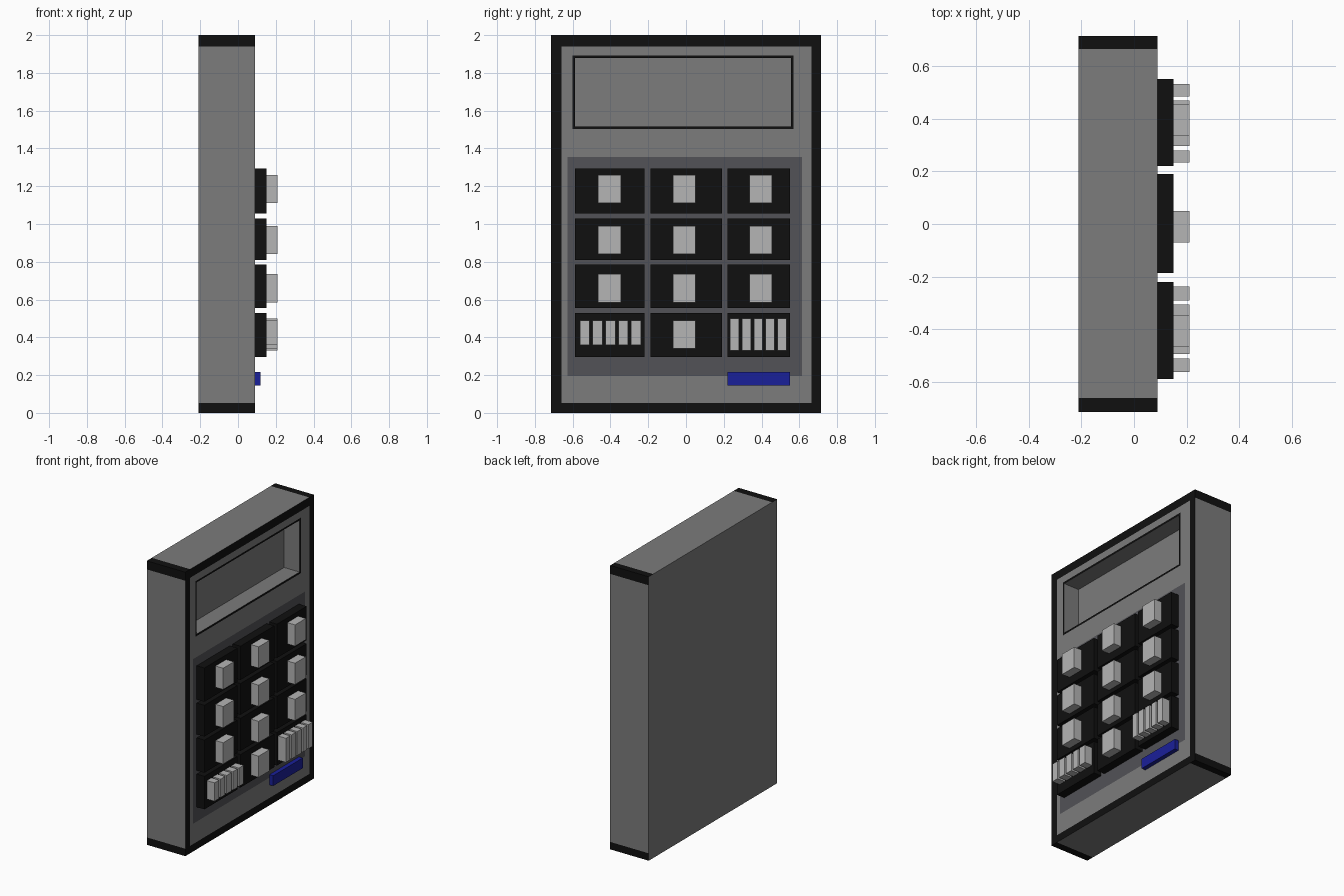
import bpy, bmesh
from mathutils import Vector

if "Cube" in bpy.data.objects:
    bpy.data.objects.remove(bpy.data.objects["Cube"])


def material(name, rgb):
    m = bpy.data.materials.new(name)
    m.diffuse_color = (*rgb, 1)
    m.use_nodes = True
    m.node_tree.nodes["Principled BSDF"].inputs["Base Color"].default_value = m.diffuse_color
    return m


GREY = material("casing_grey", (0.2, 0.2, 0.2))
BLACK = material("trim_black", (0.005, 0.005, 0.005))
DARK = material("panel_dark_grey", (0.085, 0.085, 0.095))
LIGHT = material("marker_light_grey", (0.46, 0.46, 0.46))
BLUE = material("lamp_blue", (0.01, 0.014, 0.32))

BACK, FRONT, HALF_W, TOP = -0.21, 0.09, 0.715, 2.0


def link(name, bm, mats):
    mesh = bpy.data.meshes.new(name)
    bm.to_mesh(mesh)
    bm.free()
    for m in mats:
        mesh.materials.append(m)
    obj = bpy.data.objects.new(name, mesh)
    bpy.context.collection.objects.link(obj)
    return obj


def add_box(bm, x0, x1, y0, y1, z0, z1):
    lo, hi = Vector((x0, y0, z0)), Vector((x1, y1, z1))
    verts = bmesh.ops.create_cube(bm, size=1)["verts"]
    for v in verts:
        v.co = Vector((lo[i] + (v.co[i] + 0.5) * (hi[i] - lo[i]) for i in range(3)))


def box(name, mat, *bounds):
    bm = bmesh.new()
    add_box(bm, *bounds)
    return link(name, bm, [mat])


def inside(c, y0, y1, z0, z1):
    return y0 < c.y < y1 and z0 < c.z < z1


# Casing: one block scored along the outlines of trim, panel and display
EDGE = (-0.66, 0.665, 0.052, 1.94)
PANEL = (-0.628, 0.615, 0.195, 1.355)
RIM = (-0.6, 0.57, 1.502, 1.893)
DISPLAY = (-0.588, 0.556, 1.516, 1.88)
bm = bmesh.new()
add_box(bm, BACK, FRONT, -HALF_W, HALF_W, 0, TOP)
for y0, y1, z0, z1 in (EDGE, PANEL, RIM, DISPLAY):
    for co, no in (((0, y0, 0), (0, 1, 0)), ((0, y1, 0), (0, 1, 0)),
                   ((0, 0, z0), (0, 0, 1)), ((0, 0, z1), (0, 0, 1))):
        bmesh.ops.bisect_plane(bm, geom=bm.verts[:] + bm.edges[:] + bm.faces[:],
                               plane_co=co, plane_no=no)
bm.normal_update()
screen = []
for f in bm.faces:
    c = f.calc_center_median()
    if f.normal.x > 0.5:
        if inside(c, *DISPLAY):
            screen.append(f)
        elif inside(c, *RIM) or not inside(c, *EDGE):
            f.material_index = 1
        elif inside(c, *PANEL):
            f.material_index = 2
    elif abs(f.normal.y) > 0.5 and not EDGE[2] < c.z < EDGE[3]:
        f.material_index = 1
    elif abs(f.normal.z) > 0.5 and not EDGE[0] < c.y < EDGE[1]:
        f.material_index = 1
# Display recess
bmesh.ops.inset_individual(bm, faces=screen, thickness=0, depth=-0.12)
link("casing", bm, [GREY, BLACK, DARK])

# Keys
COLS = [(-0.588, -0.22), (-0.187, 0.19), (0.22, 0.55)]
ROWS = [(1.055, 1.293), (0.81, 1.03), (0.555, 0.785), (0.297, 0.53)]
for r, (z0, z1) in enumerate(ROWS):
    for c, (y0, y1) in enumerate(COLS):
        box(f"key_{r + 1}_{c + 1}", BLACK, FRONT, 0.15, y0, y1, z0, z1)

# Plain raised markers, one per key, in place of characters
MARK_Y = [-0.405, -0.01, 0.395]
MARK_Z = [1.185, 0.915, 0.66, 0.415]
for r, z in enumerate(MARK_Z):
    for c, y in enumerate(MARK_Y):
        if r == 3 and c != 1:
            continue
        box(f"key_marker_{r + 1}_{c + 1}", LIGHT, 0.15, 0.21,
            y - 0.06, y + 0.06, z - 0.075, z + 0.075)


# Wide function keys carry a row of five plain bars
def bar_row(name, y0, y1, z0, z1, n=5):
    bm = bmesh.new()
    pitch = (y1 - y0) / n
    for i in range(n):
        y = y0 + i * pitch
        add_box(bm, 0.15, 0.21, y + 0.008, y + pitch - 0.008, z0, z1)
    link(name, bm, [LIGHT])


bar_row("left_key_bars", -0.57, -0.23, 0.36, 0.49)
bar_row("right_key_bars", 0.225, 0.54, 0.33, 0.5)

# Indicator lamp below the keys
box("indicator_lamp", BLUE, FRONT, 0.12, 0.22, 0.55, 0.145, 0.217)
